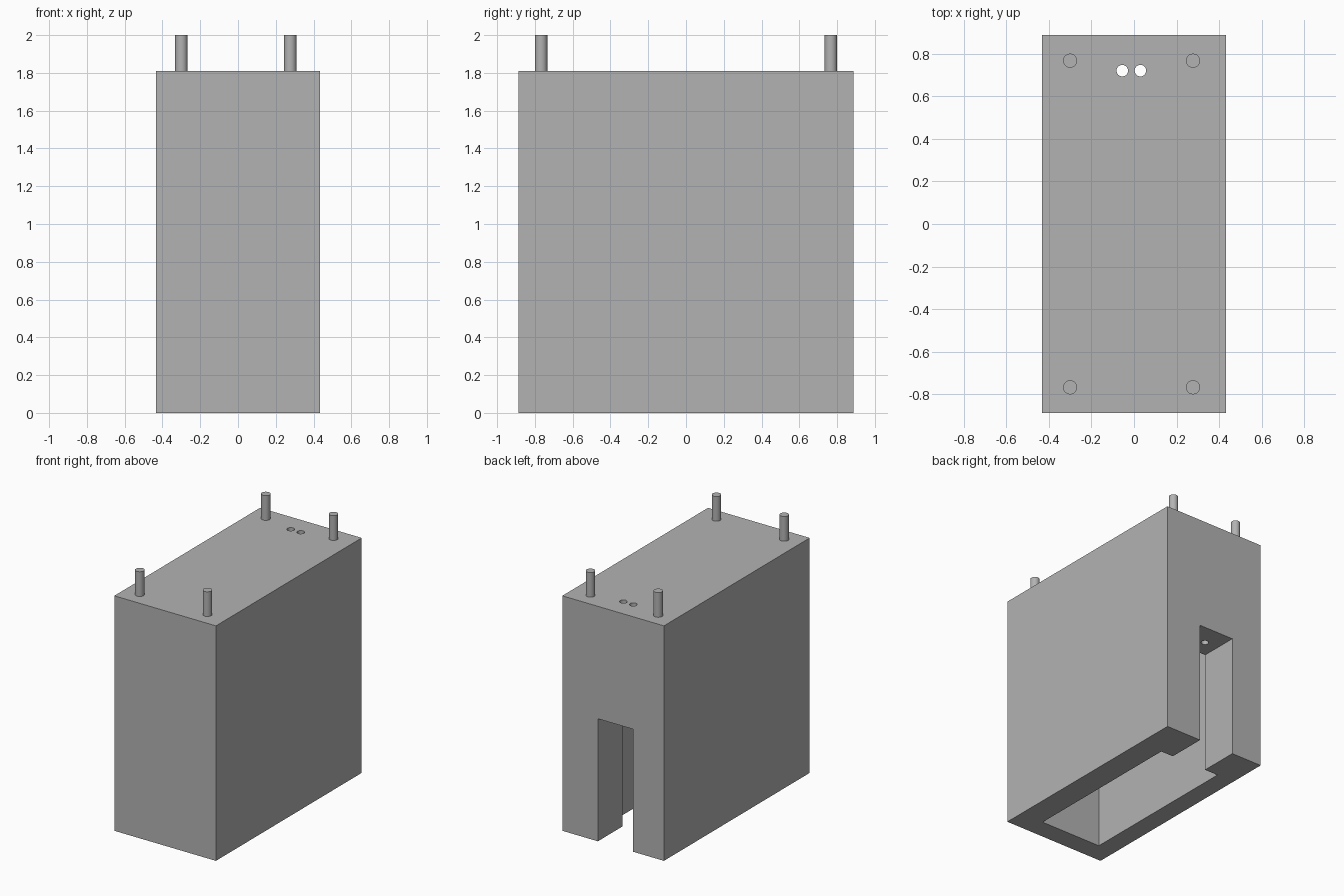
import bpy

if "Cube" in bpy.data.objects:
    bpy.data.objects.remove(bpy.data.objects["Cube"], do_unlink=True)

GREY = (0.45, 0.45, 0.45, 1)
mat = bpy.data.materials.new("plain grey")
mat.use_nodes = True
mat.diffuse_color = GREY
mat.node_tree.nodes["Principled BSDF"].inputs["Base Color"].default_value = GREY


def box(name, low, high):
    """Box between two opposite corners."""
    bpy.ops.mesh.primitive_cube_add(size=1, location=[(a + b) / 2 for a, b in zip(low, high)])
    ob = bpy.context.object
    ob.name = name
    ob.scale = [b - a for a, b in zip(low, high)]
    bpy.ops.object.transform_apply(location=True, rotation=False, scale=True)
    ob.data.materials.append(mat)
    return ob


def rod(name, x, y, radius, low, high):
    """Upright cylinder."""
    bpy.ops.mesh.primitive_cylinder_add(vertices=48, radius=radius, depth=high - low,
                                        location=(x, y, (low + high) / 2))
    ob = bpy.context.object
    ob.name = name
    ob.data.materials.append(mat)
    bpy.ops.object.shade_smooth_by_angle()
    return ob


def cut(target, cutter):
    """Subtract the cutter from the target, then drop it."""
    cutter.hide_render = True
    mod = target.modifiers.new("cut", 'BOOLEAN')
    mod.operation, mod.solver, mod.object = 'DIFFERENCE', 'EXACT', cutter
    bpy.context.view_layer.objects.active = target
    bpy.ops.object.modifier_apply(modifier=mod.name)
    bpy.data.objects.remove(cutter, do_unlink=True)


W, D, H = 0.433, 0.887, 1.81

# Housing: hollow from below, with a doorway in the back and two cable holes
housing = box("housing", (-W, -D, 0), (W, D, H))
cut(housing, box("cavity_cutter", (-0.285, -0.73, -0.1), (0.237, 0.585, 1.65)))
cut(housing, box("slot_cutter", (-0.17, 0.5, -0.1), (0.13, 1, 0.944)))
for x in (-0.055, 0.03):
    cut(housing, rod("hole_cutter", x, 0.72, 0.027, 0.8, 2))

# Four mounting pegs on the top
for side, x in (("right", -0.3), ("left", 0.277)):
    for end, y in (("front", -0.767), ("back", 0.767)):
        rod(f"{end}_{side}_peg", x, y, 0.033, H - 0.02, 2)

# Crisp flat walls, smooth round holes
bpy.ops.object.select_all(action='DESELECT')
housing.select_set(True)
bpy.context.view_layer.objects.active = housing
bpy.ops.object.shade_smooth_by_angle()
